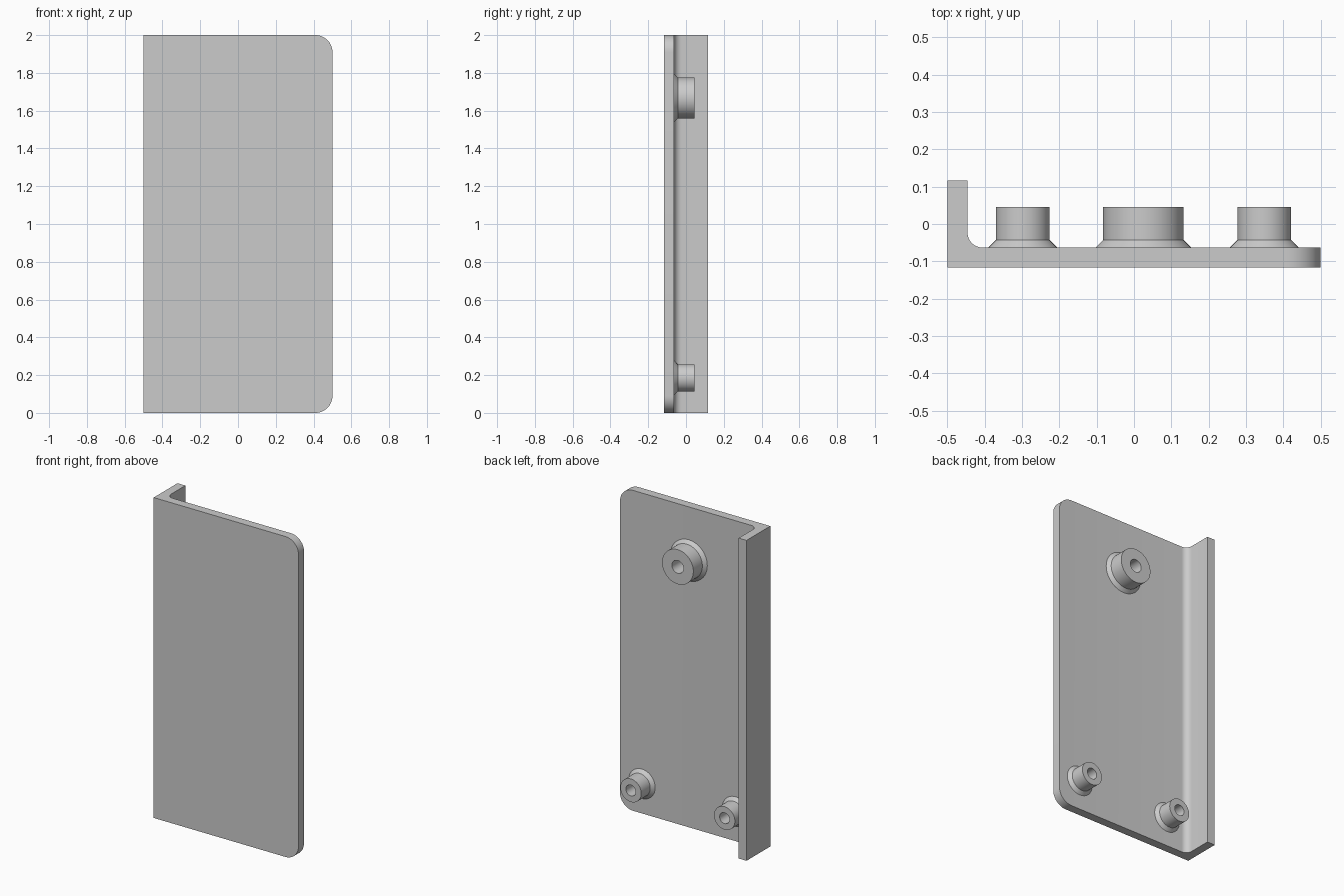
import bpy, bmesh, math
from mathutils import Vector, Matrix

cube = bpy.data.objects.get("Cube")
if cube:
    bpy.data.objects.remove(cube)

grey = bpy.data.materials.new("plain grey")
grey.use_nodes = True
colour = (0.6, 0.6, 0.6, 1)
grey.diffuse_color = colour
grey.node_tree.nodes["Principled BSDF"].inputs["Base Color"].default_value = colour

FRONT, FACE, BACK = -0.117, -0.063, 0.117   # depths of front, plate back, flange edge
LEFT, FLANGE, RIGHT, HEIGHT = -0.5, -0.446, 0.5, 2.0
FILLET, CORNER = 0.04, 0.09


def finish(name, bm):
    bmesh.ops.recalc_face_normals(bm, faces=bm.faces)
    mesh = bpy.data.meshes.new(name)
    bm.to_mesh(mesh)
    bm.free()
    mesh.materials.append(grey)
    obj = bpy.data.objects.new(name, mesh)
    bpy.context.collection.objects.link(obj)
    bpy.ops.object.select_all(action="DESELECT")
    obj.select_set(True)
    bpy.context.view_layer.objects.active = obj
    bpy.ops.object.shade_smooth_by_angle(angle=math.radians(30))
    return obj


def angled_plate():
    # L-shaped section with an inner fillet, extruded upwards
    section = [(LEFT, FRONT), (RIGHT, FRONT), (RIGHT, FACE)]
    for i in range(9):
        a = math.pi / 2 * i / 8
        section.append((FLANGE + FILLET * (1 - math.sin(a)),
                        FACE + FILLET * (1 - math.cos(a))))
    section += [(FLANGE, BACK), (LEFT, BACK)]
    bm = bmesh.new()
    base = bm.faces.new([bm.verts.new((x, y, 0)) for x, y in section])
    top = bmesh.ops.extrude_face_region(bm, geom=[base])["geom"]
    bmesh.ops.translate(bm, vec=(0, 0, HEIGHT),
                        verts=[g for g in top if isinstance(g, bmesh.types.BMVert)])
    bmesh.ops.recalc_face_normals(bm, faces=bm.faces)
    # Round the two free corners
    corners = [e for e in bm.edges
               if all(abs(v.co.x - RIGHT) < 1e-4 for v in e.verts)
               and abs(e.verts[0].co.z - e.verts[1].co.z) < 1e-4]
    bmesh.ops.bevel(bm, geom=corners, offset=CORNER, segments=12,
                    profile=0.5, affect="EDGES")
    finish("angled_plate", bm)


def boss(name, x, z, radius, hole):
    # Turned post with a flared foot and a blind screw hole
    foot, tip = 0.02, 0.109
    profile = [(radius + foot, -0.002), (radius + foot, 0), (radius, foot), (radius, tip),
               (hole, tip), (hole, 0.002), (0, 0.002)]
    bm = bmesh.new()
    verts = [bm.verts.new((r, h, 0)) for r, h in profile]
    edges = [bm.edges.new(pair) for pair in zip(verts, verts[1:])]
    bmesh.ops.spin(bm, geom=verts + edges, cent=(0, 0, 0), axis=(0, 1, 0),
                   angle=2 * math.pi, steps=48)
    bmesh.ops.remove_doubles(bm, verts=bm.verts, dist=1e-5)
    bmesh.ops.transform(bm, matrix=Matrix.Translation(Vector((x, FACE, z))), verts=bm.verts)
    finish(name, bm)


angled_plate()
boss("upper_boss", 0.025, 1.667, 0.108, 0.04)
boss("lower_right_boss", -0.298, 0.185, 0.072, 0.034)
boss("lower_left_boss", 0.349, 0.185, 0.072, 0.034)
